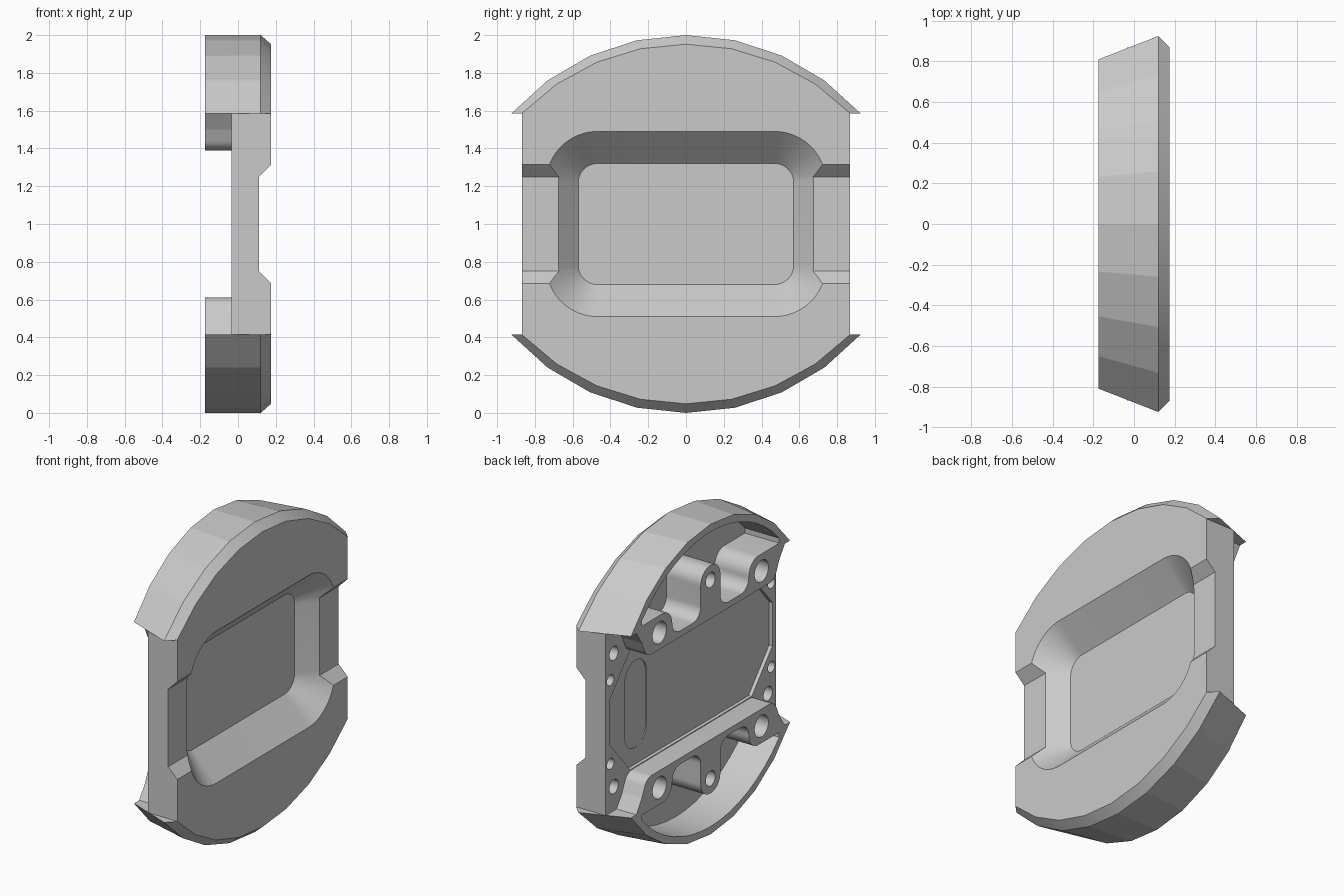
import bpy, bmesh, math
from mathutils import Vector

cube = bpy.data.objects.get("Cube")
if cube:
    bpy.data.objects.remove(cube, do_unlink=True)

grey = bpy.data.materials.new("light_grey")
grey.use_nodes = True
grey.diffuse_color = (0.59, 0.59, 0.59, 1)
grey.node_tree.nodes["Principled BSDF"].inputs["Base Color"].default_value = (0.59, 0.59, 0.59, 1)


def loft(name, sections):
    """Solid through (x, [(y, z), ...]) sections."""
    bm = bmesh.new()
    rings = [[bm.verts.new((x, y, z)) for y, z in pts] for x, pts in sections]
    n = len(rings[0])
    for a, b in zip(rings, rings[1:]):
        for i in range(n):
            j = (i + 1) % n
            bm.faces.new((a[i], a[j], b[j], b[i]))
    bm.faces.new(rings[0])
    bm.faces.new(rings[-1])
    bmesh.ops.recalc_face_normals(bm, faces=bm.faces)
    mesh = bpy.data.meshes.new(name)
    bm.to_mesh(mesh)
    bm.free()
    mesh.materials.append(grey)
    ob = bpy.data.objects.new(name, mesh)
    bpy.context.collection.objects.link(ob)
    return ob


def prism(name, pts, x0, x1):
    return loft(name, [(x0, pts), (x1, pts)])


def rounded(corners, seg=12):
    """Polygon from (y, z, radius) corners with filleted corners."""
    out = []
    n = len(corners)
    for i, (y, z, r) in enumerate(corners):
        p = Vector((y, z))
        if r == 0:
            out.append((y, z))
            continue
        u = (Vector(corners[i - 1][:2]) - p).normalized()
        v = (Vector(corners[(i + 1) % n][:2]) - p).normalized()
        half = math.acos(max(-1, min(1, u.dot(v)))) / 2
        c = p + (u + v).normalized() * (r / math.sin(half))
        d = r / math.tan(half)
        a, b = p + u * d - c, p + v * d - c
        start = math.atan2(a.y, a.x)
        sweep = math.atan2(a.x * b.y - a.y * b.x, a.dot(b))
        out += [(c.x + r * math.cos(start + sweep * k / seg),
                 c.y + r * math.sin(start + sweep * k / seg)) for k in range(seg + 1)]
    return out


def rect(hy, hz, r, cy=0.0):
    return rounded([(cy + sy * hy, 1 + sz * hz, r)
                    for sy, sz in ((1, 1), (-1, 1), (-1, -1), (1, -1))])


def both_sides(half):
    """Complete a half outline by mirroring it across y = 0."""
    return half + [(-p[0], *p[1:]) for p in reversed(half)]


def flip(pts):
    return [(y, 2 - z) for y, z in pts]


def circle(y, z, r, n=48):
    return [(y + r * math.cos(2 * math.pi * i / n), z + r * math.sin(2 * math.pi * i / n))
            for i in range(n)]


def arc(half, top, base=1.585, n=8):
    """Arc outline closed by the chord at height base."""
    s = top - base
    r = (half * half + s * s) / (2 * s)
    a = math.asin(half / r)
    return [(r * math.sin(a - 2 * a * i / n), top - r + r * math.cos(a - 2 * a * i / n))
            for i in range(n + 1)]


def combine(target, other, operation):
    mod = target.modifiers.new("combine", 'BOOLEAN')
    mod.operation, mod.object, mod.solver = operation, other, 'EXACT'
    bpy.ops.object.select_all(action='DESELECT')
    bpy.context.view_layer.objects.active = target
    target.select_set(True)
    bpy.ops.object.modifier_apply(modifier=mod.name)
    bpy.data.objects.remove(other, do_unlink=True)


# Central slab
body = prism("buckle_body", [(0.868, 0.415), (0.868, 1.585), (-0.868, 1.585), (-0.868, 0.415)],
             -0.035, 0.175)

# Curved end caps and the raised rear bars that carry the bosses
bar = rounded(both_sides([(0.78, 1.62, 0), (0.70, 1.50, 0.05), (0.65, 1.39, 0.08)]))
cap = [(-0.175, arc(0.81, 2.0)), (0.12, arc(0.925, 2.0)), (0.175, arc(0.87, 1.952))]
for side in (lambda p: p, flip):
    combine(body, loft("end_cap", [(x, side(p)) for x, p in cap]), 'UNION')
    combine(body, prism("rear_bar", side(bar), -0.175, 0.0), 'UNION')

# Front tray with sloped walls
e = 0.01
combine(body, loft("tray_cutter", [(0.005, rect(0.57, 0.32, 0.10)),
                                   (0.175 + e, rect(0.74 + e, 0.49 + e, 0.27 + e))]), 'DIFFERENCE')

# Side channels leading into the tray
for s in (1, -1):
    channel = [(y, [(0.11, 0.75), (0.19, 0.67), (0.19, 1.33), (0.11, 1.25)])
               for y in (0.60 * s, 1.0 * s)]
    cutter = loft("channel_cutter", channel)
    for v in cutter.data.vertices:          # turn the section to run along y
        x, y, z = v.co
        v.co = (y, x, z)
    cutter.data.flip_normals()
    combine(body, cutter, 'DIFFERENCE')

# Rear pockets between rim and bosses, then the boss holes
lower = rounded(both_sides([(0.70, 1.61, 0), (0.39, 1.61, 0.10), (0.39, 1.43, 0.08),
                            (0.10, 1.43, 0.08), (0.10, 1.735, 0.095)]))
a0 = math.acos(0.70 / 0.95)
rim = [(0.95 * math.cos(t), 1 + 0.95 * math.sin(t))
       for t in (math.pi - a0 - (math.pi - 2 * a0) * i / 16 for i in range(17))]
pocket = lower + rim
for side in (lambda p: p, flip):
    combine(body, prism("pocket_cutter", side(pocket), -0.3, 0.07), 'DIFFERENCE')
    for y, z, r in ((0.52, 1.50, 0.07), (-0.52, 1.50, 0.07), (0, 1.64, 0.048)):
        combine(body, prism("boss_hole_cutter", side(circle(y, z, r)), -0.3, 0.04), 'DIFFERENCE')
    # Small holes near the slab edges
    for s in (1, -1):
        for y, z, r in ((0.785, 1.43, 0.045), (0.82, 1.27, 0.035)):
            combine(body, prism("pin_hole_cutter", side(circle(s * y, z, r)), -0.1, 0.03),
                    'DIFFERENCE')

# Shallow rear panel with clipped corners and one long slot
panel = both_sides([(0.62, 1.385), (0.83, 1.14), (0.83, 0.86), (0.62, 0.615)])
panel = panel[:4] + panel[4:]
combine(body, prism("panel_cutter", panel, -0.134, -0.012), 'DIFFERENCE')
combine(body, prism("slot_cutter", rect(0.11, 0.28, 0.105, 0.53), -0.1, -0.005), 'DIFFERENCE')

# Smooth only the finely rounded surfaces
bpy.ops.object.select_all(action='DESELECT')
bpy.context.view_layer.objects.active = body
body.select_set(True)
bpy.ops.object.shade_smooth_by_angle(angle=math.radians(10))
